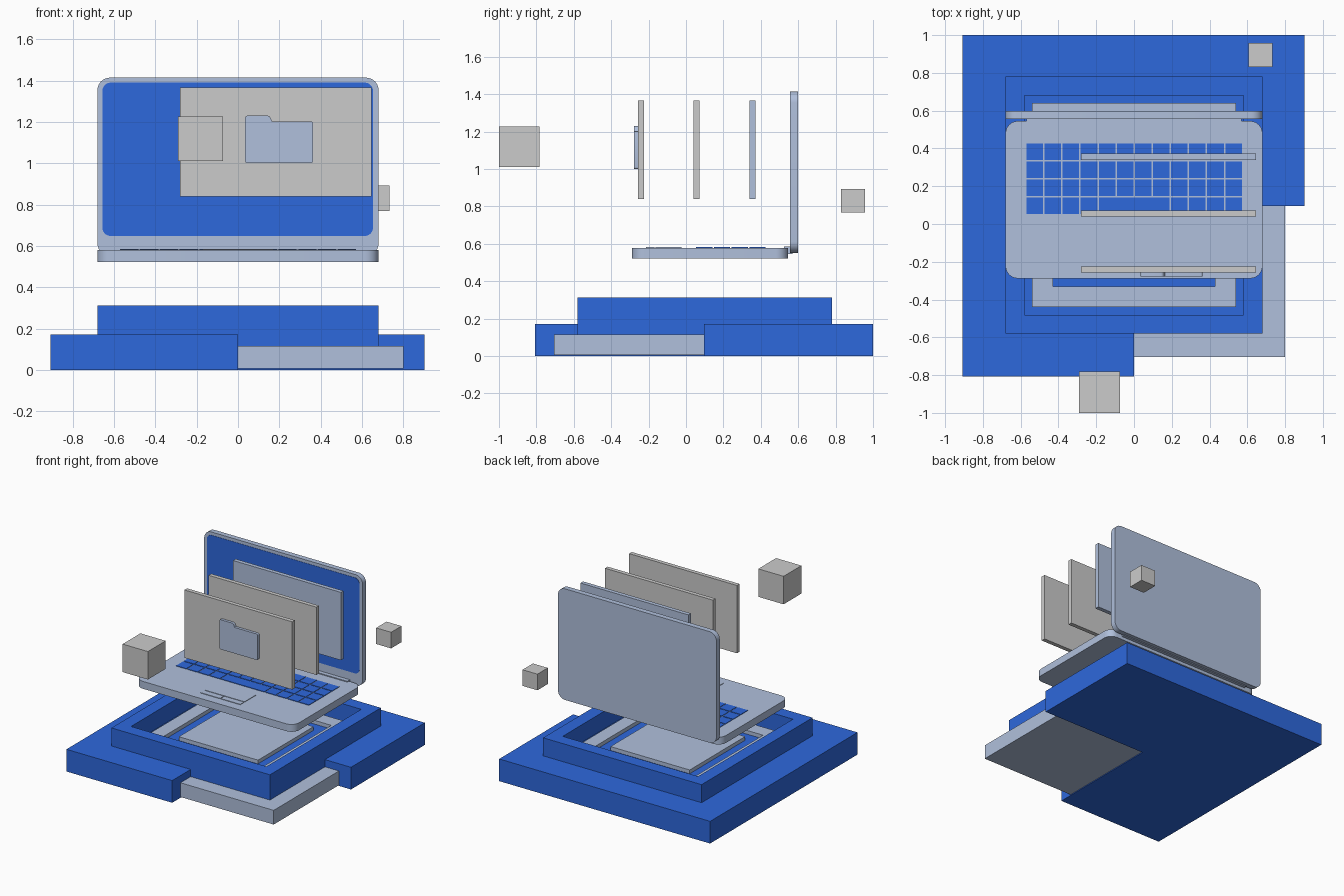
import bpy, bmesh, math
from mathutils import Vector

if "Cube" in bpy.data.objects:
    bpy.data.objects.remove(bpy.data.objects["Cube"])


def material(name, rgb):
    m = bpy.data.materials.new(name)
    m.diffuse_color = (*rgb, 1)
    m.use_nodes = True
    m.node_tree.nodes["Principled BSDF"].inputs["Base Color"].default_value = m.diffuse_color
    return m


BLUE = material("blue", (0.027, 0.138, 0.716))
LIGHT = material("pale_blue", (0.434, 0.527, 0.716))


def finish(name, bm, mat=None, smooth=False):
    bmesh.ops.recalc_face_normals(bm, faces=bm.faces[:])
    me = bpy.data.meshes.new(name)
    bm.to_mesh(me)
    bm.free()
    ob = bpy.data.objects.new(name, me)
    bpy.context.collection.objects.link(ob)
    if mat:
        me.materials.append(mat)
    if smooth:
        bpy.ops.object.select_all(action='DESELECT')
        ob.select_set(True)
        bpy.context.view_layer.objects.active = ob
        bpy.ops.object.shade_smooth_by_angle(angle=math.radians(35))
    return ob


def rounded(pts, radius, seg=8):
    """Round every convex corner of a counter-clockwise outline."""
    out, n = [], len(pts)
    for i in range(n):
        p = Vector(pts[i])
        a = (Vector(pts[i - 1]) - p).normalized()
        b = (Vector(pts[(i + 1) % n]) - p).normalized()
        if a.x * b.y - a.y * b.x > 0:      # concave corner stays sharp
            out.append(p)
            continue
        c = p + (a + b) * radius
        for k in range(seg + 1):
            t = k / seg * math.pi / 2
            out.append(c - b * radius * math.cos(t) - a * radius * math.sin(t))
    return out


def rect(u0, u1, v0, v1):
    return [(u0, v0), (u1, v0), (u1, v1), (u0, v1)]


def plate(name, pts, lo, hi, mat=None, upright=False, smooth=False):
    """Extrude an outline along z, or along y when upright."""
    bm = bmesh.new()
    vs = [bm.verts.new((u, lo, v) if upright else (u, v, lo)) for u, v in pts]
    face = bm.faces.new(vs)
    ext = bmesh.ops.extrude_face_region(bm, geom=[face])["geom"]
    move = (0, hi - lo, 0) if upright else (0, 0, hi - lo)
    bmesh.ops.translate(bm, vec=move, verts=[g for g in ext if isinstance(g, bmesh.types.BMVert)])
    return finish(name, bm, mat, smooth)


def add_box(bm, x0, x1, y0, y1, z0, z1):
    vs = bmesh.ops.create_cube(bm, size=1)["verts"]
    bmesh.ops.scale(bm, vec=(x1 - x0, y1 - y0, z1 - z0), verts=vs)
    bmesh.ops.translate(bm, vec=((x0 + x1) / 2, (y0 + y1) / 2, (z0 + z1) / 2), verts=vs)


def box(name, x0, x1, y0, y1, z0, z1, mat=None):
    bm = bmesh.new()
    add_box(bm, x0, x1, y0, y1, z0, z1)
    return finish(name, bm, mat)


def tray(name, half, cy, z0, z1, rim, floor, mat):
    """Square block whose top is inset and sunk down to the floor height."""
    bm = bmesh.new()
    add_box(bm, -half, half, cy - half, cy + half, z0, z1)
    top = max(bm.faces, key=lambda f: f.calc_center_median().z)
    bmesh.ops.inset_individual(bm, faces=[top], thickness=rim)
    ext = bmesh.ops.extrude_face_region(bm, geom=[top])["geom"]
    bmesh.ops.delete(bm, geom=[top], context='FACES') if top.is_valid else None
    bmesh.ops.translate(bm, vec=(0, 0, floor - z1),
                        verts=[g for g in ext if isinstance(g, bmesh.types.BMVert)])
    return finish(name, bm, mat)


# Plinth: L-shaped blue base with a pale slab in the open corner
plate("base", [(-0.907, -0.807), (0, -0.807), (0, 0.095), (0.903, 0.095),
               (0.903, 1.0), (-0.907, 1.0)], 0, 0.172, BLUE)
box("corner_slab", 0, 0.8, -0.705, 0.095, 0.006, 0.116, LIGHT)

# Upper tier: sunken tray with pale border and pale centre pad
CY = 0.1
tray("upper_tier", 0.68, CY, 0.114, 0.312, 0.14, 0.176, BLUE)
for i, (x0, x1, y0, y1) in enumerate([
        (-0.54, 0.54, CY - 0.54, CY - 0.43), (-0.54, 0.54, CY + 0.43, CY + 0.54),
        (-0.54, -0.43, CY - 0.43, CY + 0.43), (0.43, 0.54, CY - 0.43, CY + 0.43)]):
    box(f"tray_border_{i + 1}", x0, x1, y0, y1, 0.17, 0.205, LIGHT)
box("tray_pad", -0.34, 0.34, CY - 0.34, CY + 0.34, 0.17, 0.205, LIGHT)

# Laptop body, hinge, lid and screen
plate("laptop_body", rounded(rect(-0.68, 0.68, -0.288, 0.545), 0.065), 0.522, 0.579,
      LIGHT, smooth=True)
box("hinge", -0.57, 0.57, 0.525, 0.57, 0.546, 0.586, LIGHT)
plate("laptop_lid", rounded(rect(-0.68, 0.68, 0.552, 1.414), 0.06), 0.557, 0.598,
      LIGHT, upright=True, smooth=True)
plate("screen", rounded(rect(-0.656, 0.653, 0.648, 1.39), 0.04), 0.555, 0.57,
      BLUE, upright=True, smooth=True)

# Keyboard: four rows of twelve keys, front row with a wide space bar
bm = bmesh.new()
pitch, row_pitch, gap = 1.148 / 12, 0.095, 0.004
for r in range(4):
    y = 0.05 + r * row_pitch
    spans = [(c, c + 1) for c in range(12)]
    if r == 0:
        spans = spans[:4] + [(4, 8)] + spans[8:]
    for c0, c1 in spans:
        add_box(bm, -0.573 + c0 * pitch + gap, -0.573 + c1 * pitch - gap,
                y + gap, y + row_pitch - gap, 0.574, 0.583)
finish("keys", bm, BLUE)

# Touch pad with two buttons
box("touch_pad", -0.17, 0.17, -0.163, -0.025, 0.574, 0.583, LIGHT)
for side, x0, x1 in (("left", -0.17, -0.003), ("right", 0.003, 0.17)):
    box(f"pad_button_{side}", x0, x1, -0.215, -0.169, 0.574, 0.583, LIGHT)

# Floating windows in front of the screen
for i, (y, mat) in enumerate([(-0.257, None), (0.04, None), (0.34, LIGHT)]):
    box(f"window_{i + 1}", -0.28, 0.645, y, y + 0.032, 0.84, 1.366, mat)

# Folder shape on the front window
plate("folder", rounded([(0.035, 1.0), (0.363, 1.0), (0.363, 1.202), (0.165, 1.202),
                         (0.153, 1.23), (0.035, 1.23)], 0.01, 4),
      -0.278, -0.255, LIGHT, upright=True, smooth=True)

# Floating cubes
box("large_cube", -0.29, -0.073, -1.0, -0.782, 1.01, 1.227)
box("small_cube", 0.605, 0.733, 0.83, 0.957, 0.768, 0.893)
